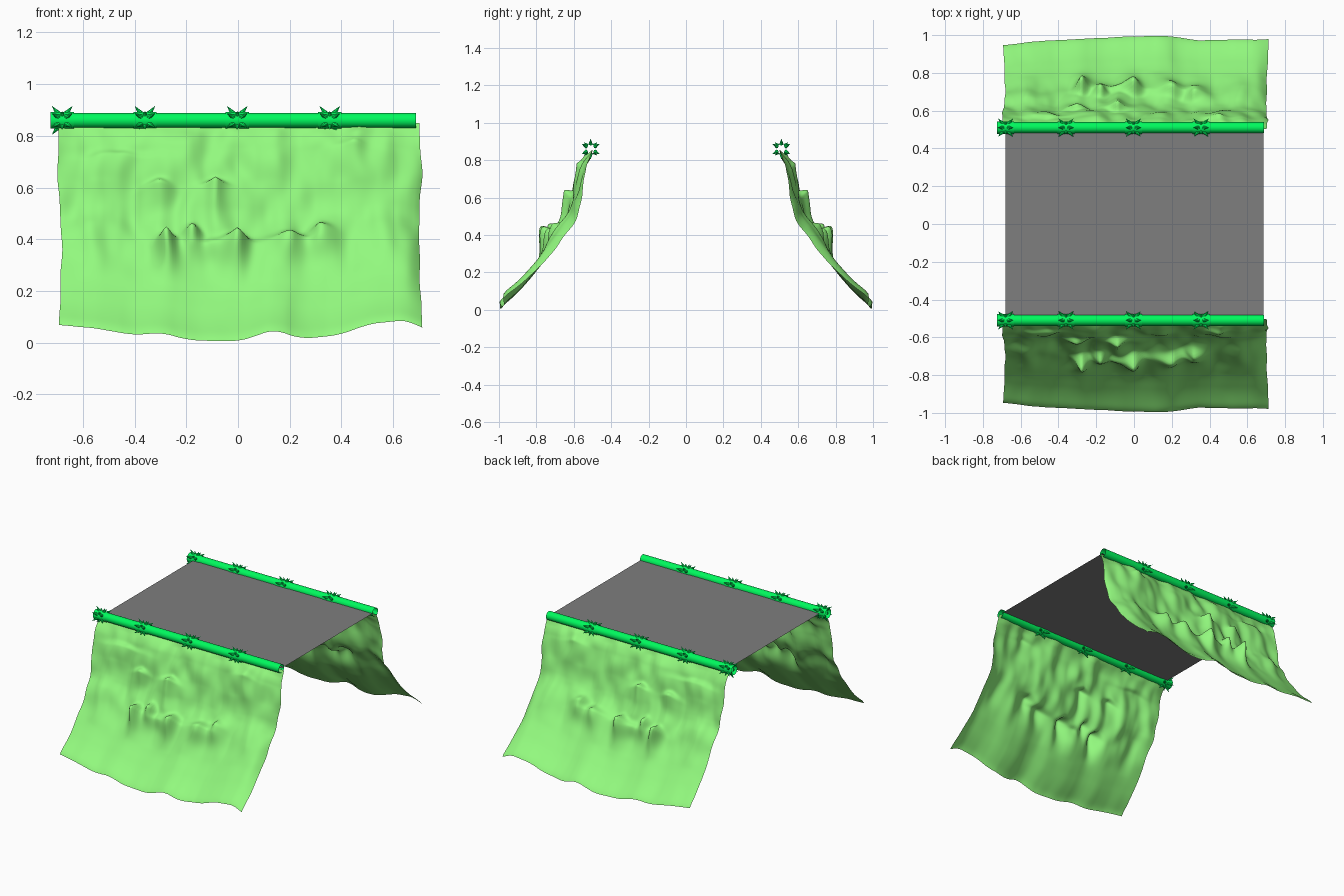
import bpy, bmesh, math
from mathutils import Vector, Matrix, noise

if "Cube" in bpy.data.objects:
    bpy.data.objects.remove(bpy.data.objects["Cube"])


def material(name, rgb):
    m = bpy.data.materials.new(name)
    m.diffuse_color = (*rgb, 1)
    m.use_nodes = True
    m.node_tree.nodes["Principled BSDF"].inputs["Base Color"].default_value = m.diffuse_color
    return m


ROCK = material("light_green", (0.29, 0.95, 0.21))
PIPE = material("bright_green", (0.0, 0.95, 0.11))
GREY = material("grey", (0.21, 0.21, 0.21))


def finish(name, bm, mat, smooth=40):
    me = bpy.data.meshes.new(name)
    bm.to_mesh(me)
    bm.free()
    ob = bpy.data.objects.new(name, me)
    bpy.context.collection.objects.link(ob)
    me.materials.append(mat)
    bpy.ops.object.select_all(action='DESELECT')
    ob.select_set(True)
    bpy.context.view_layer.objects.active = ob
    if smooth:
        bpy.ops.object.shade_smooth_by_angle(angle=math.radians(smooth))
    return ob


def interp(table, v):
    for (a, fa), (b, fb) in zip(table, table[1:]):
        if v <= b:
            k = max(0, (v - a) / (b - a))
            return fa + (fb - fa) * k
    return table[-1][1]


def smooth_interp(table, v, r):
    return sum(interp(table, v + r * k / 3) for k in range(-3, 4)) / 7


# slope cross-section: height fraction -> distance out
OUT = [(0, .992), (.1, .895), (.22, .808), (.35, .735), (.46, .685), (.56, .628),
       (.68, .602), (.8, .574), (.93, .548), (1, .495)]
FOOT = [(-.69, .07), (-.55, .055), (-.4, .03), (-.3, .04), (-.2, .01), (0, .005),
        (.15, .05), (.25, .015), (.4, .03), (.5, .07), (.66, .09), (.71, .045)]
FOOT_Y = [(-.69, -.035), (-.45, -.01), (0, .012), (.2, .012), (.35, -.01), (.7, -.005)]
# rocky outcrops: x, tip height, width, length of tail, amount
BUMPS = [(-.27, .39, .035, .12, .10), (-.17, .415, .03, .08, .065), (0, .39, .045, .13, .10),
         (.2, .40, .075, .11, .06), (.31, .43, .045, .12, .05), (-.31, .60, .05, .12, .045),
         (-.09, .60, .045, .18, .07), (-.1, .37, .06, .06, .03),
         (-.45, .72, .12, .13, .02), (.45, .76, .06, .2, .025)]


def slope_point(x, t):
    foot = smooth_interp(FOOT, x, .04)
    z = foot + (.853 - foot) * t
    y = smooth_interp(OUT, t, .035) + interp(FOOT_Y, x) * (1 - t) ** 2
    # vertical folds fade out toward the smooth foot and the top edge
    rough = min(1, max(.12, (t - .2) / .3)) * min(1, (1 - t) / .06 + .15)
    d = .032 * noise.noise(Vector((x * 8, z * 3, 1.7)))
    d += .02 * noise.noise(Vector((x * 13 + 3, z * 8, 5.1)))
    d *= rough
    for bx, bz, w, tail, amt in BUMPS:
        u = abs(x - bx) / w
        dz = z - (bz - .012 * u)
        fall = math.exp(-(dz / .023) ** 2) if dz > 0 else math.exp(-(dz / tail) ** 2 * 1.6)
        d += amt * math.exp(-u ** 1.6) * fall
    curl = max(0, x - .65) / .05
    y += d * .8 - .024 * curl ** 2 * min(1, (1 - t) * 3) * min(1, t * 4)
    z += d * .55 + .010 * noise.noise(Vector((x * 9, 0, 2))) * t
    xx = x + .012 * noise.noise(Vector((x * 2, z * 7, 9)))
    return Vector((xx, y, max(0, min(z, .862))))


def build_slope(name, side):
    bm = bmesh.new()
    nx, nz = 130, 100
    rows = []
    for j in range(nz + 1):
        row = []
        for i in range(nx + 1):
            p = slope_point(-.69 + 1.395 * i / nx, j / nz)
            row.append(bm.verts.new((p.x, p.y * side, p.z)))
        rows.append(row)
    for a, b in zip(rows, rows[1:]):
        for i in range(nx):
            f = [a[i], a[i + 1], b[i + 1], b[i]]
            bm.faces.new(f if side < 0 else f[::-1])
    finish(name, bm, ROCK, 180)


def tube(bm, x0, x1, r, y, z, n=20):
    m = Matrix.Translation(((x0 + x1) / 2, y, z)) @ Matrix.Rotation(math.pi / 2, 4, 'Y')
    bmesh.ops.create_cone(bm, cap_ends=False, segments=n, radius1=r, radius2=r,
                          depth=x1 - x0, matrix=m)


def spike(bm, base, tip, r):
    d = tip - base
    m = Matrix.Translation((base + tip) / 2) @ d.to_track_quat('Z', 'Y').to_matrix().to_4x4()
    bmesh.ops.create_cone(bm, cap_ends=False, segments=8, radius1=r, radius2=0,
                          depth=d.length, matrix=m)


def build_pipe(label, side):
    y, z = side * .51, .86
    bm = bmesh.new()
    tube(bm, -.715, .688, .029, y, z)
    finish(label + "_pipe", bm, PIPE)
    # collars with slanted spikes
    for k, cx in enumerate((-.68, -.36, -.003, .355)):
        bm = bmesh.new()
        tube(bm, cx - .045, cx + .045, .0325, y, z)
        for row in (-1, 0, 1):
            n = 6 if row else 4
            for i in range(n):
                a = 2 * math.pi * i / n + (math.pi / 2 if row else math.pi / 4)
                rad = Vector((0, math.cos(a), math.sin(a)))
                c = Vector((cx, y, z))
                base = c + rad * .026 + Vector((row * .016, 0, 0))
                tip = c + rad * (.056 if row else .05) + Vector((row * .040, 0, 0))
                spike(bm, base, tip, .011)
        finish(f"{label}_spiked_collar_{k + 1}", bm, PIPE, 30)


for label, side in (("front", -1), ("back", 1)):
    build_slope(label + "_slope", side)
    build_pipe(label, side)

# flat deck between the pipes
bm = bmesh.new()
bm.faces.new([bm.verts.new((x, y, .86)) for x, y in
              ((-.68, -.5), (.685, -.5), (.685, .5), (-.68, .5))])
finish("deck", bm, GREY, 0)
